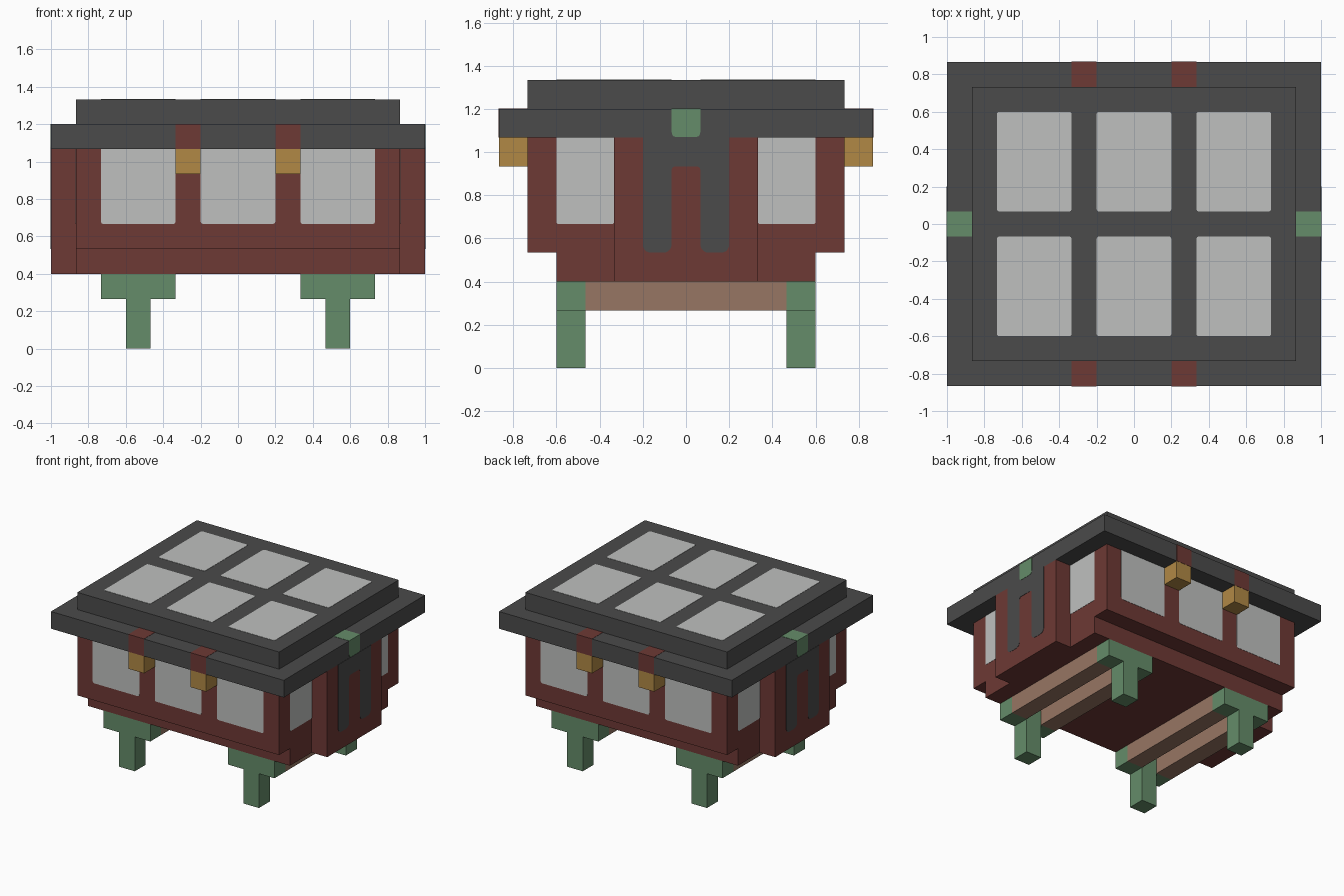
import bpy
import bmesh
from mathutils import Matrix, Vector

default = bpy.data.objects.get("Cube")
if default:
    bpy.data.objects.remove(default, do_unlink=True)

U = 1 / 15  # building module; all sizes below are in modules
T = 0.03    # thickness of painted plates, in modules


def material(name, rgb):
    m = bpy.data.materials.new(name)
    m.use_nodes = True
    colour = (*rgb, 1)
    m.diffuse_color = colour
    m.node_tree.nodes["Principled BSDF"].inputs["Base Color"].default_value = colour
    return m


RED = material("dark_red_wood", (.155, .041, .035))
GREY = material("charcoal", (.07, .07, .07))
PALE = material("pale_panel", (.52, .53, .52))
GREEN = material("sage_green", (.13, .265, .142))
GOLD = material("gold", (.44, .25, .06))
TAN = material("tan_wood", (.31, .18, .125))


def finish(name, bm, mat):
    bmesh.ops.scale(bm, vec=(U, U, U), verts=bm.verts)
    bmesh.ops.recalc_face_normals(bm, faces=bm.faces)
    mesh = bpy.data.meshes.new(name)
    bm.to_mesh(mesh)
    bm.free()
    mesh.materials.append(mat)
    obj = bpy.data.objects.new(name, mesh)
    bpy.context.collection.objects.link(obj)
    return obj


def box(name, mat, x, y, z):
    """Box given by its (low, high) range on each axis."""
    bm = bmesh.new()
    bmesh.ops.create_cube(bm, size=1)
    for v in bm.verts:
        v.co = [(a + b) / 2 + c * (b - a) for (a, b), c in zip((x, y, z), v.co)]
    return finish(name, bm, mat)


def rounded(corners, steps=5):
    """Outline with each (u, v, radius) corner softened."""
    points = []
    for i, (u, v, r) in enumerate(corners):
        p = Vector((u, v))
        if r == 0:
            points.append(p)
            continue
        before, after = Vector(corners[i - 1][:2]), Vector(corners[(i + 1) % len(corners)][:2])
        a = p + (before - p).normalized() * r
        b = p + (after - p).normalized() * r
        for k in range(steps + 1):
            t = k / steps
            points.append(a * (1 - t) ** 2 + p * 2 * t * (1 - t) + b * t * t)
    return points


def plate(name, mat, corners, frame, depth=T):
    """Outline drawn in the frame's u, v plane and extruded along its normal."""
    bm = bmesh.new()
    face = bm.faces.new([bm.verts.new((p.x, p.y, 0)) for p in rounded(corners)])
    side = bmesh.ops.extrude_face_region(bm, geom=[face])["geom"]
    for v in side:
        if isinstance(v, bmesh.types.BMVert):
            v.co.z += depth
    bm.transform(frame)
    return finish(name, bm, mat)


def panel(u, v, low=.25, high=.25):
    return [(u[0], v[0], low), (u[1], v[0], low), (u[1], v[1], high), (u[0], v[1], high)]


def frame(u, v, w, origin):
    m = Matrix((u, v, w)).transposed().to_4x4()
    m.translation = origin
    return m


def mirrored(low, high, s):
    return tuple(sorted((low * s, high * s)))


# Body and roof
box("body_base", RED, (-13, 13), (-9, 9), (6, 8))
box("body_upper", RED, (-13, 13), (-11, 11), (8, 16))
box("roof_slab", GREY, (-15, 15), (-13, 13), (16, 18))
box("roof_top", GREY, (-13, 13), (-11, 11), (18, 20))

columns = [(-11, -5), (-3, 3), (5, 11)]
top = frame((1, 0, 0), (0, 1, 0), (0, 0, 1), (0, 0, 20))

for s, side in ((1, "back"), (-1, "front")):
    wall = frame((1, 0, 0), (0, 0, 1), (0, s, 0), (0, 11 * s, 0))
    for n, span in enumerate(columns):
        plate(f"{side}_window_{n}", PALE, panel(span, (10, 16), high=0), wall)
        plate(f"{side}_skylight_{n}", PALE, panel(span, mirrored(1, 9, s)), top)
    # Hanging blocks with straps over the roof edge
    for e in (-1, 1):
        x = mirrored(3, 5, e)
        box(f"{side}_lantern", GOLD, x, mirrored(11, 13, s), (14, 16))
        box(f"{side}_strap", RED, x, mirrored(11, 13 + T, s), (16, 18 + T))

# Outline of the forked inlay on the end blocks
half = [(3, 16, 0), (3, 8, .65), (1, 8, .65), (1, 14, .3)]
fork = half + [(-u, v, r) for u, v, r in reversed(half)]

for s, side in ((1, "left"), (-1, "right")):
    # End block, inlay and roof clasp
    box(f"{side}_end_block", RED, mirrored(13, 15, s), (-5, 5), (6, 16))
    end = frame((0, 1, 0), (0, 0, 1), (s, 0, 0), (15 * s, 0, 0))
    plate(f"{side}_end_inlay", GREY, fork, end)
    clasp = frame((0, 1, 0), (0, 0, 1), (s, 0, 0), (13 * s, 0, 0))
    plate(f"{side}_roof_clasp", GREEN, panel((-1, 1), (16 + T, 18 + T), .4, 0), clasp, 2 + T)

    wall = frame((0, 1, 0), (0, 0, 1), (s, 0, 0), (13 * s, 0, 0))
    for e, end_name in ((1, "back"), (-1, "front")):
        plate(f"{side}_{end_name}_side_window", PALE,
              panel(mirrored(5, 9, e), (10, 16), .15, 0), wall)
        # Legs with wide caps
        y = mirrored(7, 9, e)
        box(f"{side}_{end_name}_leg_cap", GREEN, mirrored(5, 11, s), y, (4, 6))
        box(f"{side}_{end_name}_leg", GREEN, mirrored(7, 9, s), y, (0, 4))

    # Twin rails joining the leg caps
    for n, span in enumerate(((5, 7), (9, 11))):
        box(f"{side}_rail_{n}", TAN, mirrored(*span, s), (-7, 7), (4, 6))
